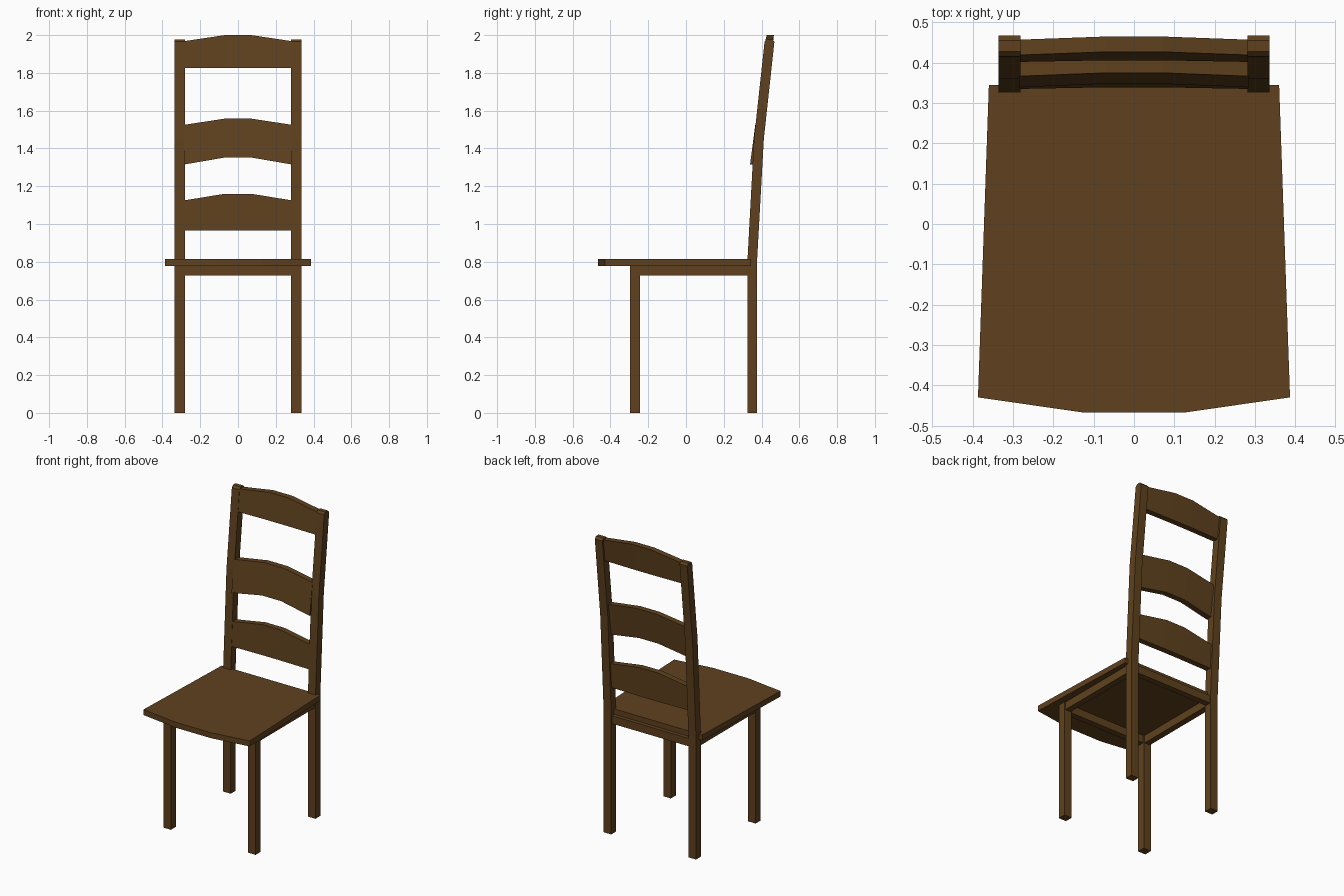
import bpy, bmesh

if "Cube" in bpy.data.objects:
    bpy.data.objects.remove(bpy.data.objects["Cube"])

wood = bpy.data.materials.new("brown_wood")
wood.diffuse_color = (0.115, 0.053, 0.013, 1)
wood.use_nodes = True
wood.node_tree.nodes["Principled BSDF"].inputs["Base Color"].default_value = wood.diffuse_color


def finish(name, bm):
    bmesh.ops.recalc_face_normals(bm, faces=bm.faces)
    me = bpy.data.meshes.new(name)
    bm.to_mesh(me)
    bm.free()
    me.materials.append(wood)
    ob = bpy.data.objects.new(name, me)
    bpy.context.collection.objects.link(ob)
    return ob


def prism(name, near, far):
    """Solid between two matching outlines."""
    bm = bmesh.new()
    a = [bm.verts.new(p) for p in near]
    b = [bm.verts.new(p) for p in far]
    bm.faces.new(a)
    bm.faces.new(b)
    for i in range(len(a)):
        j = (i + 1) % len(a)
        bm.faces.new((a[i], a[j], b[j], b[i]))
    return finish(name, bm)


def box(name, x0, x1, y0, y1, z0, z1):
    ring = [(x0, y0), (x1, y0), (x1, y1), (x0, y1)]
    return prism(name, [(x, y, z0) for x, y in ring], [(x, y, z1) for x, y in ring])


def slat(name, bottom_end, bottom_mid, top_end, top_mid, y_low, y_high):
    """Leaning back slat with an arched outline and a slight backward bow."""
    def y_at(x, z):
        t = (z - bottom_end) / (top_mid - bottom_end)
        return y_low + t * (y_high - y_low) + (0.004 if abs(x) < 0.1 else 0)
    bm = bmesh.new()
    rings = []
    for x in (-0.285, -0.07, 0.07, 0.285):
        lo, hi = (bottom_mid, top_mid) if abs(x) < 0.1 else (bottom_end, top_end)
        rings.append([bm.verts.new((x, y_at(x, z) + d, z))
                      for z, d in ((lo, 0), (lo, 0.038), (hi, 0.038), (hi, 0))])
    for a, b in zip(rings, rings[1:]):
        for i in range(4):
            j = (i + 1) % 4
            bm.faces.new((a[i], a[j], b[j], b[i]))
    bm.faces.new(rings[0])
    bm.faces.new(rings[-1])
    return finish(name, bm)


# Seat, wider at the front with a faceted front edge
outline = [(-0.36, 0.345), (-0.387, -0.43), (-0.13, -0.467),
           (0.13, -0.467), (0.387, -0.43), (0.36, 0.345)]
prism("seat", [(x, y, 0.778) for x, y in outline], [(x, y, 0.814) for x, y in outline])

# Legs, rear ones bending back into the backrest posts, and side rails
post = [(0.325, 0), (0.376, 0), (0.376, 0.8), (0.412, 1.45), (0.468, 1.965),
        (0.455, 1.978), (0.428, 1.978), (0.416, 1.965), (0.36, 1.45), (0.325, 0.8)]
for side, s in (("left", -1), ("right", 1)):
    x0, x1 = sorted((s * 0.281, s * 0.336))
    box("front_leg_" + side, x0, x1, -0.296, -0.244, 0, 0.779)
    prism("back_post_" + side, [(x0, y, z) for y, z in post], [(x1, y, z) for y, z in post])
    r0, r1 = sorted((s * 0.288, s * 0.329))
    box("side_rail_" + side, r0, r1, -0.25, 0.33, 0.727, 0.779)

# Front and back rails under the seat
box("front_rail", -0.285, 0.285, -0.29, -0.25, 0.727, 0.779)
box("back_rail", -0.285, 0.285, 0.33, 0.37, 0.727, 0.779)

# Ladder back slats
slat("lower_slat", 0.965, 0.965, 1.125, 1.16, 0.335, 0.346)
slat("middle_slat", 1.315, 1.352, 1.525, 1.558, 0.339, 0.371)
slat("top_slat", 1.825, 1.825, 1.968, 2.0, 0.402, 0.423)
